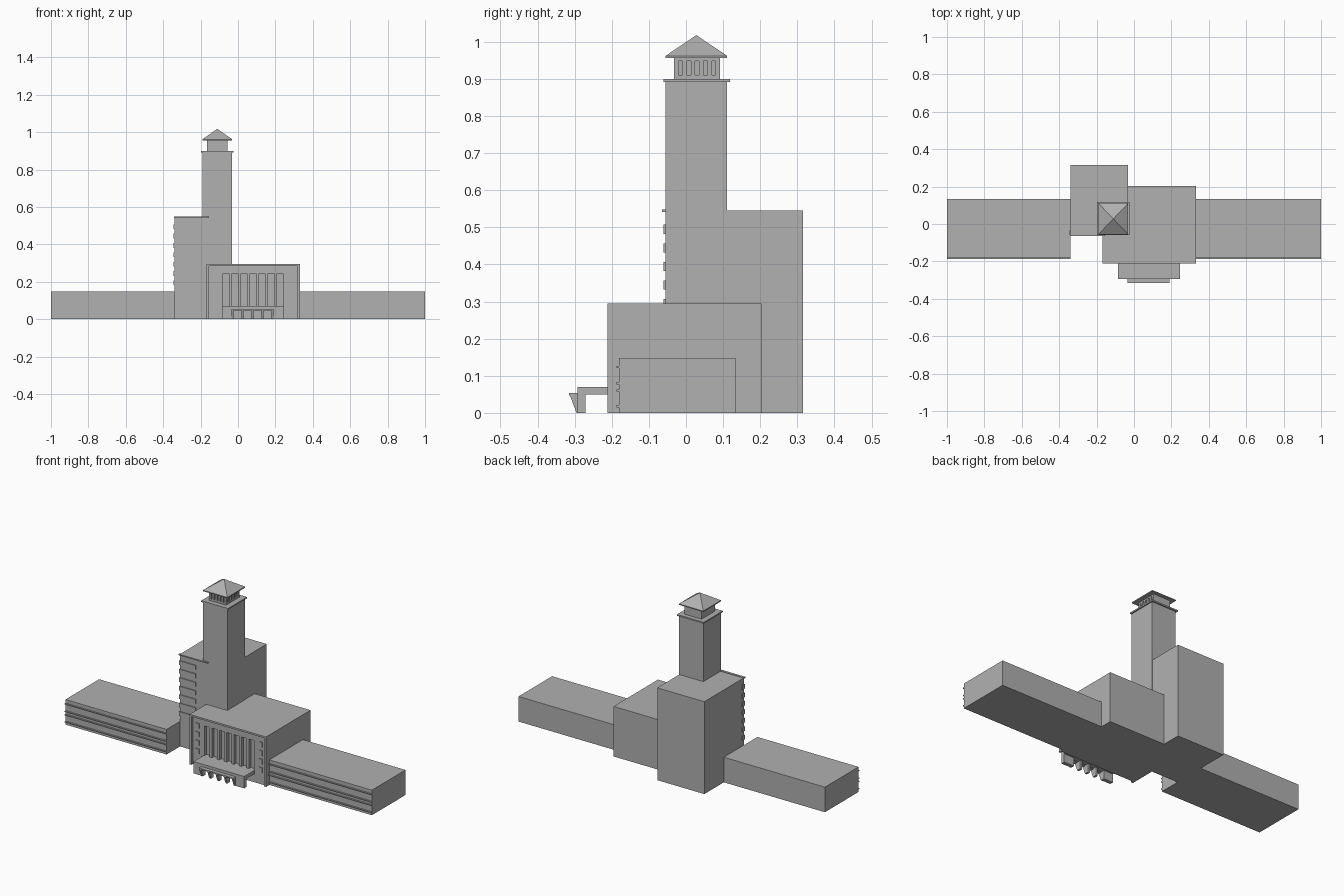
import bpy, bmesh

if "Cube" in bpy.data.objects:
    bpy.data.objects.remove(bpy.data.objects["Cube"])

stone = bpy.data.materials.new("grey stone")
stone.use_nodes = True
stone.diffuse_color = (0.44, 0.44, 0.44, 1)
stone.node_tree.nodes["Principled BSDF"].inputs["Base Color"].default_value = (0.44, 0.44, 0.44, 1)


def finish(name, bm):
    bmesh.ops.recalc_face_normals(bm, faces=bm.faces[:])
    mesh = bpy.data.meshes.new(name)
    bm.to_mesh(mesh)
    bm.free()
    mesh.materials.append(stone)
    obj = bpy.data.objects.new(name, mesh)
    bpy.context.collection.objects.link(obj)
    return obj


def box(name, xs, ys, zs):
    """Axis-aligned box from its three ranges."""
    bm = bmesh.new()
    bmesh.ops.create_cube(bm, size=1)
    for v in bm.verts:
        v.co = [r[0] if c < 0 else r[1] for c, r in zip(v.co, (xs, ys, zs))]
    return finish(name, bm)


def prism(name, xs, profile):
    """Extrude a (y, z) profile along x."""
    bm = bmesh.new()
    face = bm.faces.new([bm.verts.new((xs[0], y, z)) for y, z in profile])
    ext = bmesh.ops.extrude_face_region(bm, geom=[face])
    for v in ext["geom"]:
        if isinstance(v, bmesh.types.BMVert):
            v.co.x = xs[1]
    return finish(name, bm)


# Long low wings with thin ledges framing two window strips
for side, xs in (("right", (-1, -0.34)), ("left", (0.33, 1))):
    box(side + "_wing", xs, (-0.18, 0.133), (0, 0.148))
    for i, z in enumerate((0.018, 0.06, 0.08, 0.124)):
        box(f"{side}_wing_ledge_{i}", xs, (-0.187, -0.178), (z - 0.003, z + 0.003))

# Tall rear block with corner bands and a roof ledge
box("rear_block", (-0.34, -0.033), (-0.055, 0.315), (0, 0.545))
box("rear_block_ledge", (-0.343, -0.155), (-0.064, -0.05), (0.541, 0.548))
for i in range(7):
    z = 0.182 + 0.05 * i
    box(f"corner_band_{i}", (-0.344, -0.235), (-0.06, -0.035), (z, z + 0.025))

# Tower with cornice, lantern and pyramid roof
box("tower", (-0.19, -0.031), (-0.0555, 0.11), (0, 0.892))
box("tower_cornice", (-0.198, -0.024), (-0.06, 0.118), (0.892, 0.9))
box("lantern_core", (-0.166, -0.064), (-0.024, 0.092), (0.9, 0.957))
for i in range(6):
    x = -0.166 + 0.0196 * i
    box(f"lantern_front_post_{i}", (x, x + 0.012), (-0.032, -0.023), (0.91, 0.948))
    y = -0.032 + 0.0224 * i
    box(f"lantern_side_post_{i}", (-0.065, -0.056), (y, y + 0.012), (0.91, 0.948))
for name, zs in (("sill", (0.9, 0.91)), ("lintel", (0.948, 0.957))):
    box("lantern_" + name, (-0.166, -0.056), (-0.032, 0.092), zs)
box("roof_eaves", (-0.19, -0.031), (-0.055, 0.111), (0.956, 0.962))
bm = bmesh.new()
base = [bm.verts.new((x, y, 0.962)) for x, y in
        ((-0.19, -0.055), (-0.031, -0.055), (-0.031, 0.111), (-0.19, 0.111))]
apex = bm.verts.new((-0.1105, 0.028, 1.018))
bm.faces.new(base)
for i in range(4):
    bm.faces.new((base[i], base[(i + 1) % 4], apex))
finish("tower_roof", bm)

# Hall with a raised front frame
L, R = -0.168, 0.331
box("hall", (L, R), (-0.178, 0.203), (0, 0.295))
box("hall_frame_right", (L, L + 0.012), (-0.211, -0.177), (0, 0.295))
box("hall_frame_left", (R - 0.012, R), (-0.211, -0.177), (0, 0.295))
box("hall_frame_top", (L, R), (-0.211, -0.177), (0.285, 0.295))

# Hall front wall pieced around seven tall window slots
wall = (-0.198, -0.177)
pitch, slot, first = 0.0483, 0.032, -0.08
last = first + 6 * pitch + slot
box("hall_wall_base", (first, last), wall, (0, 0.07))
box("hall_wall_header", (first, last), wall, (0.245, 0.286))
box("hall_wall_right", (L + 0.01, first), wall, (0, 0.286))
box("hall_wall_left", (last, R - 0.01), wall, (0, 0.286))
for i in range(6):
    x = first + slot + pitch * i
    box(f"window_pillar_{i}", (x, x + pitch - slot), wall, (0.06, 0.25))

# Small window plates beside the slots
for x in (-0.125, 0.288):
    for i in range(4):
        z = 0.07 + 0.05 * i
        box(f"side_window_{i}", (x - 0.011, x + 0.011), (-0.202, -0.196), (z, z + 0.03))

# Entrance canopy on end piers with tapered fins
box("canopy", (-0.085, 0.245), (-0.293, -0.19), (0.049, 0.07))
for side, xs in (("right", (-0.085, -0.035)), ("left", (0.19, 0.245))):
    box(f"canopy_{side}_pier", xs, (-0.293, -0.271), (0, 0.05))
box("canopy_shelf", (-0.035, 0.19), (-0.315, -0.29), (0.047, 0.054))
for i in range(5):
    x = -0.035 + 0.0533 * i
    prism(f"canopy_fin_{i}", (x, x + 0.012),
          ((-0.315, 0.053), (-0.295, 0), (-0.271, 0), (-0.271, 0.053)))
